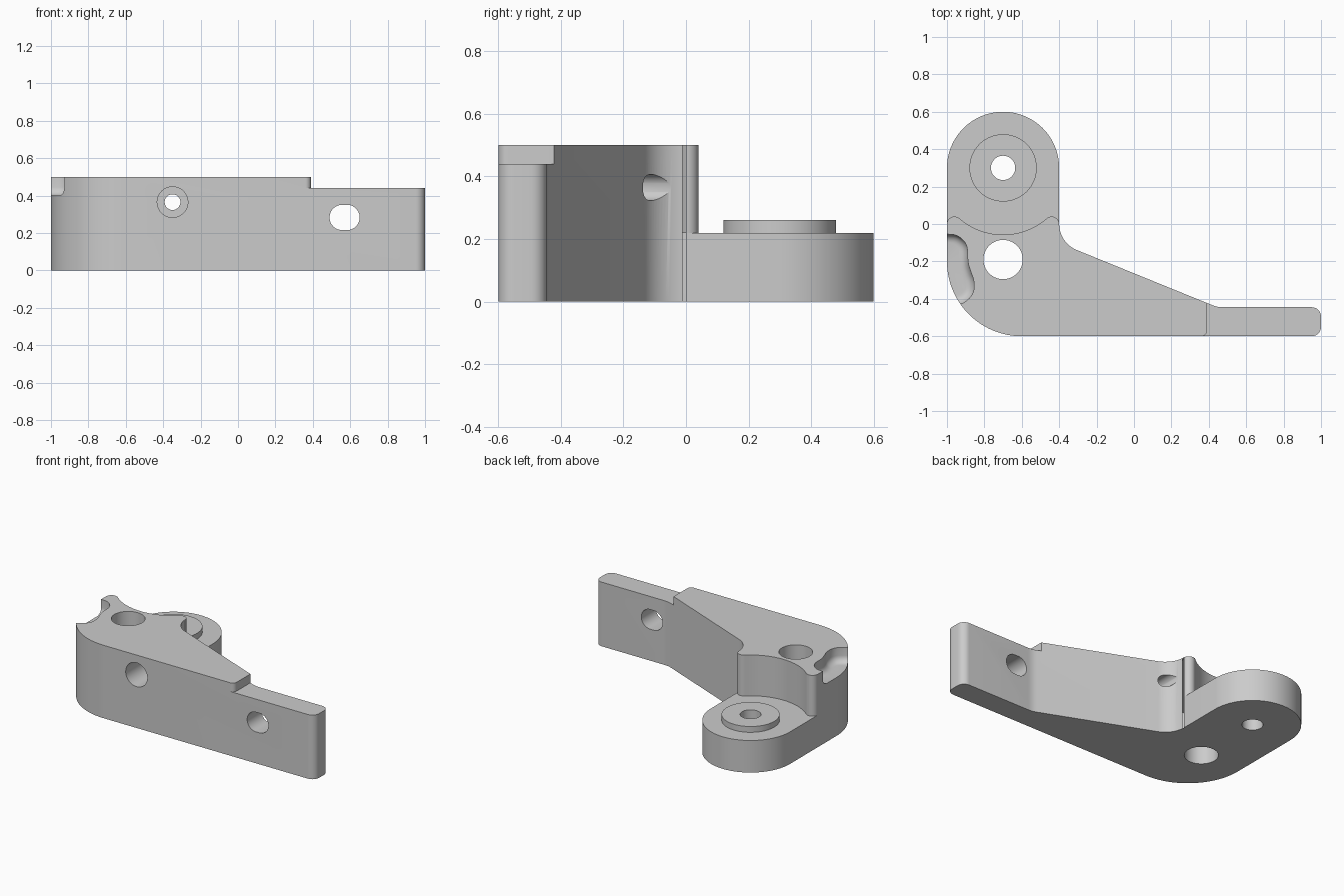
import bpy, bmesh
from math import sin, cos, radians, pi
from mathutils import Vector, Matrix

if "Cube" in bpy.data.objects:
    bpy.data.objects.remove(bpy.data.objects["Cube"])

grey = bpy.data.materials.new("plain grey")
grey.use_nodes = True
grey.diffuse_color = (0.6, 0.6, 0.6, 1)
grey.node_tree.nodes["Principled BSDF"].inputs["Base Color"].default_value = (0.6, 0.6, 0.6, 1)


def arc(x, y, r, a, b, n=16):
    """Points along an arc, angles in degrees."""
    steps = [radians(a + (b - a) * i / n) for i in range(n + 1)]
    return [(x + r * cos(t), y + r * sin(t)) for t in steps]


def circle(x, y, r):
    return arc(x, y, r, 0, 360, 64)[:-1]


def soften(points, rounds=2):
    """Round an open polyline by corner cutting."""
    for _ in range(rounds):
        new = [points[0]]
        for p, q in zip(points, points[1:]):
            p, q = Vector(p), Vector(q)
            new += [tuple(p.lerp(q, 0.25)), tuple(p.lerp(q, 0.75))]
        points = new + [points[-1]]
    return points


def inset(points, distance):
    """Move a clockwise outline inwards."""
    moved = []
    for i, p in enumerate(points):
        before, after = Vector(points[i - 1]), Vector(points[(i + 1) % len(points)])
        t = (after - before).normalized()
        moved.append((p[0] + t.y * distance, p[1] - t.x * distance))
    return moved


def loft(name, layers, matrix=Matrix()):
    """Skin a stack of (outline, height) layers with equal point counts."""
    bm = bmesh.new()
    rings = [[bm.verts.new((x, y, z)) for x, y in outline] for outline, z in layers]
    bm.faces.new(rings[0][::-1])
    bm.faces.new(rings[-1])
    for a, b in zip(rings, rings[1:]):
        for i in range(len(a)):
            j = (i + 1) % len(a)
            bm.faces.new((a[i], a[j], b[j], b[i]))
    bm.transform(matrix)
    bmesh.ops.recalc_face_normals(bm, faces=bm.faces)
    mesh = bpy.data.meshes.new(name)
    bm.to_mesh(mesh)
    bm.free()
    obj = bpy.data.objects.new(name, mesh)
    bpy.context.collection.objects.link(obj)
    mesh.materials.append(grey)
    return obj


def prism(name, outline, low, high, matrix=Matrix()):
    return loft(name, [(outline, low), (outline, high)], matrix)


def cut(target, cutter):
    mod = target.modifiers.new("cut", 'BOOLEAN')
    mod.operation, mod.solver, mod.object = 'DIFFERENCE', 'EXACT', cutter
    bpy.context.view_layer.objects.active = target
    bpy.ops.object.modifier_apply(modifier=mod.name)
    bpy.data.objects.remove(cutter)


# Bracket body: rounded lug, sloping web and thin arm
body_outline = (
    arc(-0.7, 0.3, 0.3, 0, 180, 40)
    + arc(-0.6, -0.2, 0.4, 180, 270, 28)
    + arc(0.95, -0.55, 0.05, -90, 0, 8)
    + arc(0.95, -0.495, 0.05, 0, 90, 8)
    + arc(0.475, -0.295, 0.15, 270, 248.2, 6)
    + arc(-0.25, 0, 0.15, 248.2, 180, 16))
body = prism("bracket_body", body_outline, 0, 0.5)

# Lowered lug, bounded by a concave wall with rounded tips
cut(body, prism("lug_cutter",
    [(-1.1, 0)] + arc(-0.96, 0, 0.04, 180, 49.1, 10)
    + arc(-0.7, 0.3, 0.357, 229.1, 310.9, 32)[1:-1]
    + arc(-0.44, 0, 0.04, 130.9, 0, 10)
    + [(-0.3, 0), (-0.3, 0.7), (-1.1, 0.7)], 0.22, 0.6))

# Lowered top of the arm
cut(body, prism("arm_step_cutter",
    [(0.39, -0.3)] + arc(0.36, -0.57, 0.03, 0, -90, 8)
    + [(0.36, -0.7), (1.1, -0.7), (1.1, -0.3)], 0.44, 0.6))

# Scooped relief on the left edge, with a rounded floor
scoop = soften([(-1.2, -0.053), (-1.0, -0.053), (-0.94, -0.06), (-0.89, -0.11),
                (-0.89, -0.2), (-0.875, -0.25), (-0.855, -0.3), (-0.855, -0.36),
                (-0.88, -0.4), (-0.93, -0.434), (-1.2, -0.5)])
fillet = 0.045
scoop_layers = [(inset(scoop, fillet * (1 - sin(a))), 0.4 + fillet * (1 - cos(a)))
                for a in [radians(15 * i) for i in range(7)]]
cut(body, loft("scoop_cutter", scoop_layers + [(scoop, 0.6)]))

# Vertical holes
cut(body, prism("large_hole", circle(-0.7, -0.19, 0.105), -0.1, 0.6))
cut(body, prism("lug_hole", circle(-0.7, 0.3, 0.065), -0.1, 0.6))

# Holes running front to back: local z points to the front
to_front = Matrix.Rotation(pi / 2, 4, 'X')
slot = arc(0.583, 0.283, 0.0675, -90, 90, 24) + arc(0.557, 0.283, 0.0675, 90, 270, 24)
cut(body, prism("arm_slot", slot, 0.3, 0.7, to_front))
cut(body, prism("screw_hole", circle(-0.35, 0.365, 0.042), -0.02, 0.7, to_front))
cut(body, prism("screw_counterbore", circle(-0.35, 0.365, 0.082), 0.3, 0.7, to_front))

# Raised ring on the lug
boss = prism("lug_boss", circle(-0.7, 0.3, 0.18), 0.22, 0.26)
cut(boss, prism("boss_hole", circle(-0.7, 0.3, 0.065), 0.1, 0.4))

# Smooth shading with crisp edges
for obj in (body, boss):
    bpy.ops.object.select_all(action='DESELECT')
    obj.select_set(True)
    bpy.context.view_layer.objects.active = obj
    bpy.ops.object.shade_smooth_by_angle(angle=radians(30))
